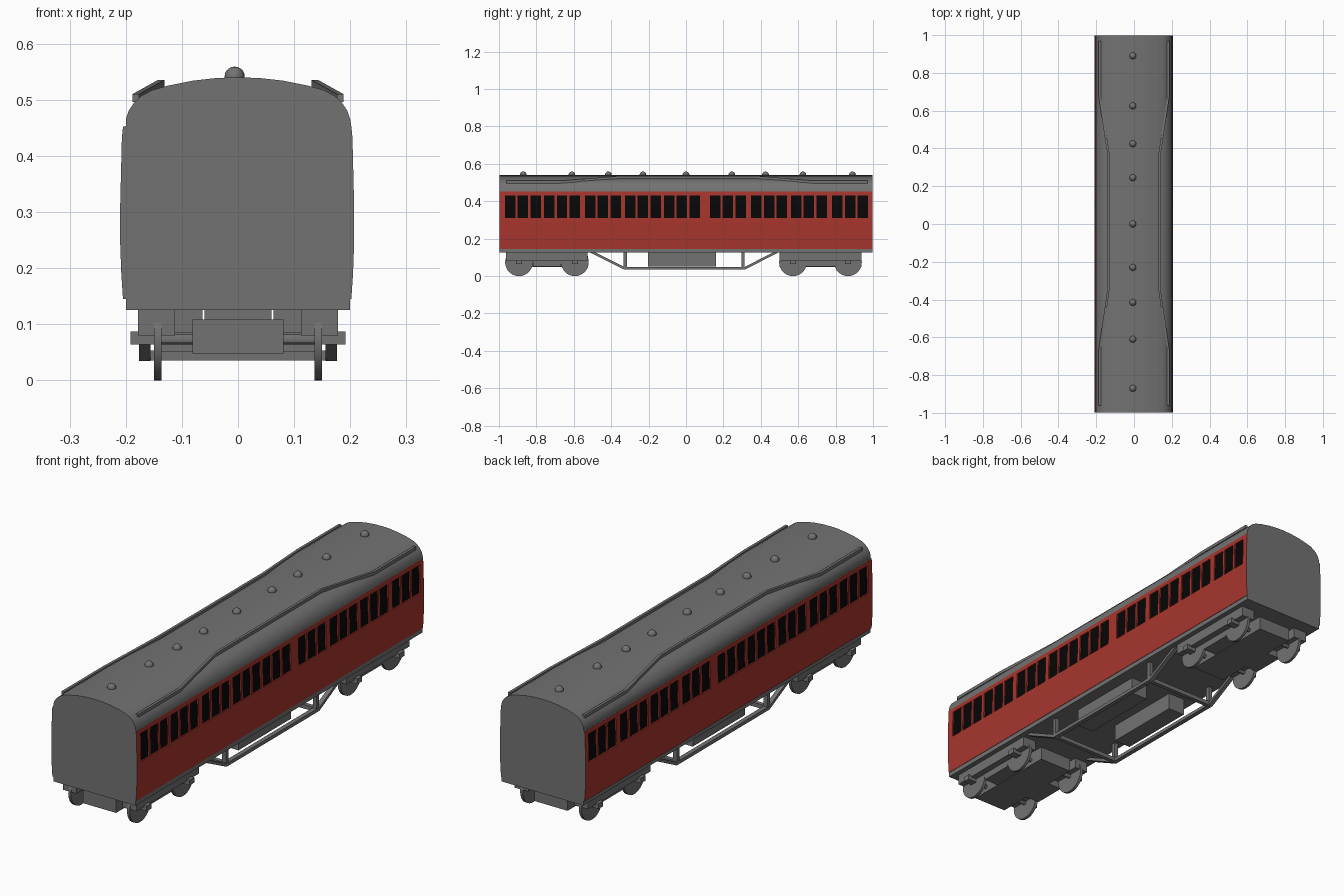
import bpy, bmesh, math
from mathutils import Matrix, Vector

if "Cube" in bpy.data.objects:
    bpy.data.objects.remove(bpy.data.objects["Cube"])


def material(name, rgb):
    m = bpy.data.materials.new(name)
    m.diffuse_color = (*rgb, 1)
    m.use_nodes = True
    m.node_tree.nodes["Principled BSDF"].inputs["Base Color"].default_value = m.diffuse_color
    return m


GREY = material("grey", (0.17, 0.17, 0.17))
RED = material("dark_red", (0.39, 0.036, 0.027))
BLACK = material("window_black", (0.002, 0.002, 0.002))


def finish(name, bm, mats, smooth=True):
    bmesh.ops.recalc_face_normals(bm, faces=bm.faces)
    me = bpy.data.meshes.new(name)
    bm.to_mesh(me)
    bm.free()
    for m in mats:
        me.materials.append(m)
    if smooth:
        me.shade_smooth()
        me.set_sharp_from_angle(angle=math.radians(30))
    ob = bpy.data.objects.new(name, me)
    bpy.context.collection.objects.link(ob)
    return ob


def box(name, x, y, z):
    """Box from (min, max) ranges."""
    bm = bmesh.new()
    bmesh.ops.create_cube(bm, size=1)
    for v in bm.verts:
        v.co = [r[0] + (c + 0.5) * (r[1] - r[0]) for c, r in zip(v.co, (x, y, z))]
    return finish(name, bm, [GREY], False)


def mirrored_box(name, x, y, z):
    box(name + "_right", x, y, z)
    box(name + "_left", (-x[1], -x[0]), y, z)


def cylinder_x(name, x, y, z, r, length, segs):
    bm = bmesh.new()
    m = Matrix.Translation((x, y, z)) @ Matrix.Rotation(math.pi / 2, 4, 'Y')
    bmesh.ops.create_cone(bm, cap_ends=True, segments=segs, radius1=r, radius2=r,
                          depth=length, matrix=m)
    return finish(name, bm, [GREY])


def beam(name, path, w, h):
    """Rectangular bar swept along points that run in y."""
    bm = bmesh.new()
    rings = [[bm.verts.new((x + a * w / 2, y, z + b * h / 2))
              for a, b in ((-1, -1), (1, -1), (1, 1), (-1, 1))] for x, y, z in path]
    for r, s in zip(rings, rings[1:]):
        for i in range(4):
            j = (i + 1) % 4
            bm.faces.new((r[i], r[j], s[j], s[i]))
    bm.faces.new(rings[0])
    bm.faces.new(rings[-1])
    return finish(name, bm, [GREY], False)


# Coach body: cross-section lofted along y, with recessed window cells
WIN_LO, WIN_HI = 0.31, 0.432
side = [(0.202, 0.145), (0.205, 0.19), (0.207, 0.245), (0.207, WIN_LO),
        (0.204, WIN_HI), (0.202, 0.452)]
roof = [(0.200, 0.465), (0.195, 0.48), (0.185, 0.495), (0.172, 0.507), (0.153, 0.517),
        (0.125, 0.525), (0.08, 0.534), (0.04, 0.5385)]
left_side = [(-x - 0.003, z) for x, z in reversed(side)]
profile = (side + roof + [(0, 0.54)] + [(-x, z) for x, z in reversed(roof)]
           + [(-0.200, 0.453)] + left_side)

group_starts = (-0.968, -0.759, -0.54, -0.326, -0.118, 0.128, 0.348, 0.561, 0.781)
windows = [(g + i * 0.068, g + i * 0.068 + 0.056) for g in group_starts for i in range(3)]
stations = sorted([-0.998, 0.998] + [y for w in windows for y in w])

bm = bmesh.new()
rings = [[bm.verts.new((x, y, z)) for x, z in profile] for y in stations]
n = len(profile)
glass = []
for k, (r, s) in enumerate(zip(rings, rings[1:])):
    for i in range(n):
        j = (i + 1) % n
        f = bm.faces.new((r[i], s[i], s[j], r[j]))
        zs = [profile[i][1], profile[j][1]]
        on_side = max(zs) < 0.4525 and min(zs) != max(zs)
        f.material_index = 1 if on_side else 0
        if sorted(zs) == [WIN_LO, WIN_HI] and k % 2 == 1:
            glass.append(f)
bm.faces.new(rings[0])
bm.faces.new(rings[-1])
bmesh.ops.recalc_face_normals(bm, faces=bm.faces)
for f in bmesh.ops.extrude_discrete_faces(bm, faces=glass)["faces"]:
    f.normal_update()
    # walls of each opening stay red, the pane is black
    rim = {g for e in f.edges for g in e.link_faces if g is not f}
    for g in rim:
        g.material_index = 1
    f.material_index = 2
    shift = Vector((-0.006 if f.calc_center_median().x > 0 else 0.006, 0, 0))
    for v in f.verts:
        v.co += shift
finish("coach_body", bm, [GREY, RED, BLACK])

# Underframe
box("underframe", (-0.2, 0.2), (-0.998, 0.998), (0.125, 0.147))

# Roof ventilators
for i, y in enumerate((-0.87, -0.61, -0.415, -0.23, 0, 0.245, 0.425, 0.625, 0.89)):
    bm = bmesh.new()
    bmesh.ops.create_uvsphere(bm, u_segments=16, v_segments=10, radius=0.018,
                              matrix=Matrix.Translation((-0.006, y, 0.541)))
    finish(f"roof_vent_{i + 1}", bm, [GREY])

# Rain strips and underframe trusses on both sides
for s, label in ((1, "right"), (-1, "left")):
    beam(f"rain_strip_{label}",
         [(s * x, y, z) for x, y, z in ((0.182, -0.96, 0.503), (0.182, -0.67, 0.503),
                                       (0.137, -0.36, 0.528), (0.137, 0.38, 0.528),
                                       (0.182, 0.68, 0.503), (0.182, 0.97, 0.503))],
         0.012, 0.014)
    beam(f"truss_{label}",
         [(s * 0.166, y, z) for y, z in ((-0.51, 0.132), (-0.33, 0.042),
                                        (0.315, 0.042), (0.49, 0.132))],
         0.02, 0.015)
for i, y in enumerate((-0.325, 0.305)):
    mirrored_box(f"truss_post_{i + 1}", (0.157, 0.175), (y - 0.009, y + 0.009), (0.04, 0.127))
    box(f"truss_crossbar_{i + 1}", (-0.16, 0.16), (y - 0.009, y + 0.009), (0.035, 0.053))

# Equipment boxes under the floor
mirrored_box("equipment_box", (0.063, 0.145), (-0.203, 0.16), (0.05, 0.127))

# Bogies with wheels, axles and axle boxes
for end, axles in (("front", (-0.893, -0.594)), ("back", (0.572, 0.866))):
    mid = sum(axles) / 2
    box(f"{end}_bogie_centre", (-0.081, 0.081), (mid - 0.22, mid + 0.22), (0.048, 0.108))
    box(f"{end}_bogie_pivot", (-0.06, 0.06), (mid - 0.05, mid + 0.05), (0.1, 0.127))
    mirrored_box(f"{end}_bogie_frame", (0.112, 0.178), (mid - 0.218, mid + 0.218), (0.08, 0.125))
    box(f"{end}_bogie_bolster", (-0.15, 0.15), (mid - 0.075, mid + 0.075), (0.05, 0.085))
    for i, y in enumerate(axles):
        cylinder_x(f"{end}_axle_{i + 1}", 0, y, 0.073, 0.009, 0.28, 12)
        mirrored_box(f"{end}_axle_box_{i + 1}", (0.14, 0.192), (y - 0.016, y + 0.016), (0.064, 0.087))
        for s, label in ((1, "right"), (-1, "left")):
            cylinder_x(f"{end}_wheel_{i + 1}_{label}", s * 0.143, y, 0.074, 0.074, 0.013, 32)
